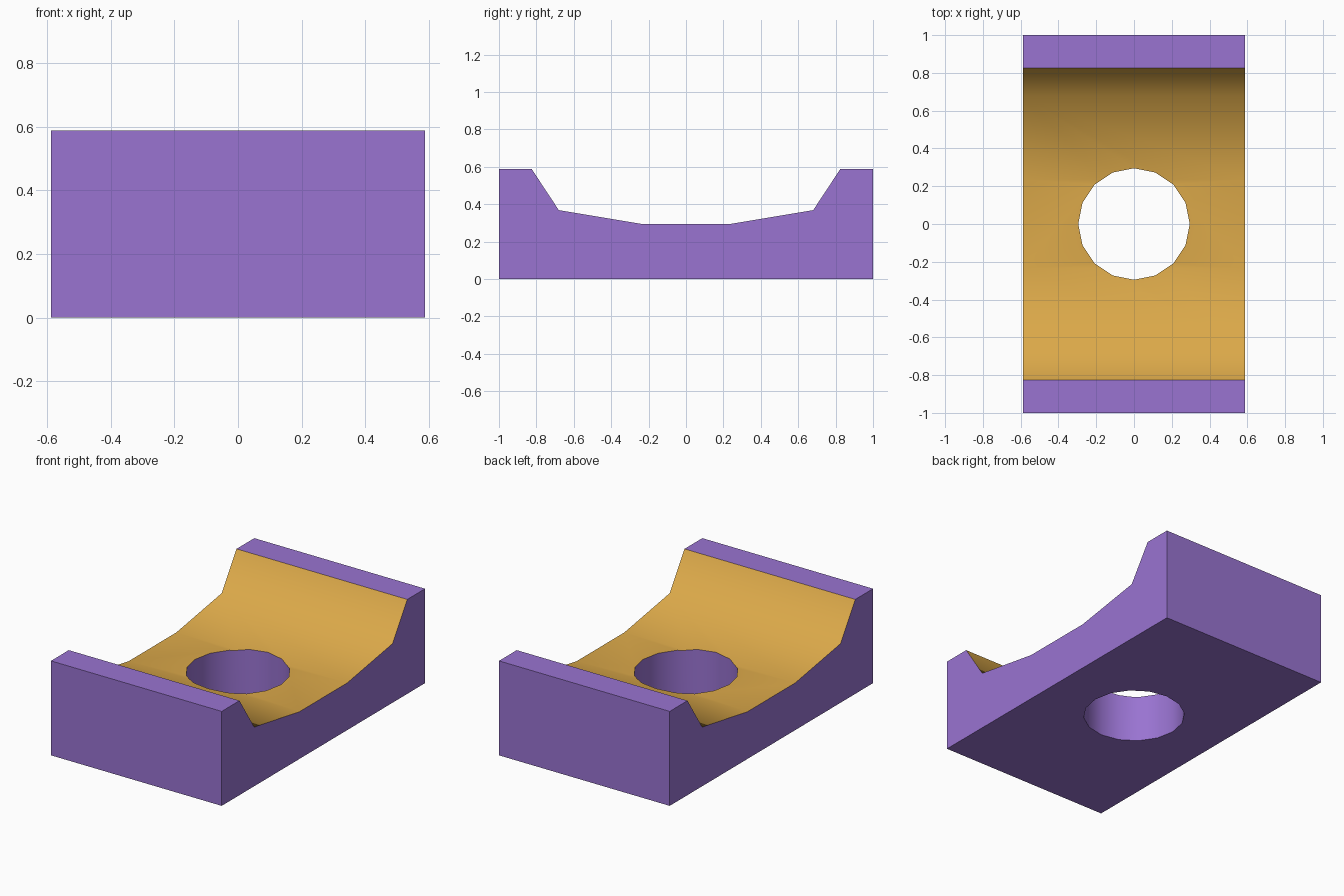
import bpy, bmesh, math

if "Cube" in bpy.data.objects:
    bpy.data.objects.remove(bpy.data.objects["Cube"])

HALF_X, TOP_Z = 0.588, 0.588


def material(name, colour):
    m = bpy.data.materials.new(name)
    m.diffuse_color = (*colour, 1)
    m.use_nodes = True
    m.node_tree.nodes["Principled BSDF"].inputs["Base Color"].default_value = m.diffuse_color
    return m


purple = material("purple", (0.32, 0.173, 0.64))
gold = material("gold", (0.71, 0.395, 0.067))


def make_object(name, bm, mats):
    bmesh.ops.recalc_face_normals(bm, faces=bm.faces)
    me = bpy.data.meshes.new(name)
    bm.to_mesh(me)
    bm.free()
    for m in mats:
        me.materials.append(m)
    ob = bpy.data.objects.new(name, me)
    bpy.context.collection.objects.link(ob)
    return ob


# Cradle block: half profile (y, z) mirrored, then extruded along x
half = [(1, 0), (1, TOP_Z), (0.825, TOP_Z), (0.68, 0.368), (0.235, 0.294)]
profile = half + [(-y, z) for y, z in reversed(half)]
bm = bmesh.new()
face = bm.faces.new([bm.verts.new((-HALF_X, y, z)) for y, z in profile])
ext = bmesh.ops.extrude_face_region(bm, geom=[face])
new_verts = [v for v in ext["geom"] if isinstance(v, bmesh.types.BMVert)]
bmesh.ops.translate(bm, verts=new_verts, vec=(2 * HALF_X, 0, 0))
bmesh.ops.recalc_face_normals(bm, faces=bm.faces)

# Gold on the groove: upward faces below the rim
for f in bm.faces:
    if f.normal.z > 0.3 and f.calc_center_median().z < TOP_Z - 0.01:
        f.material_index = 1
block = make_object("cradle_block", bm, [purple, gold])

# Sixteen-sided through hole
bm = bmesh.new()
bmesh.ops.create_cone(bm, cap_ends=True, segments=16, radius1=0.295,
                      radius2=0.295, depth=2)
cutter = make_object("hole_cutter", bm, [purple])
cutter.hide_render = True

mod = block.modifiers.new("hole", "BOOLEAN")
mod.operation = "DIFFERENCE"
mod.solver = "EXACT"
mod.object = cutter
bpy.context.view_layer.objects.active = block
block.select_set(True)
bpy.ops.object.modifier_apply(modifier=mod.name)
bpy.data.objects.remove(cutter)

# Smooth groove and hole, crisp rims
bpy.ops.object.shade_smooth_by_angle(angle=math.radians(52))
